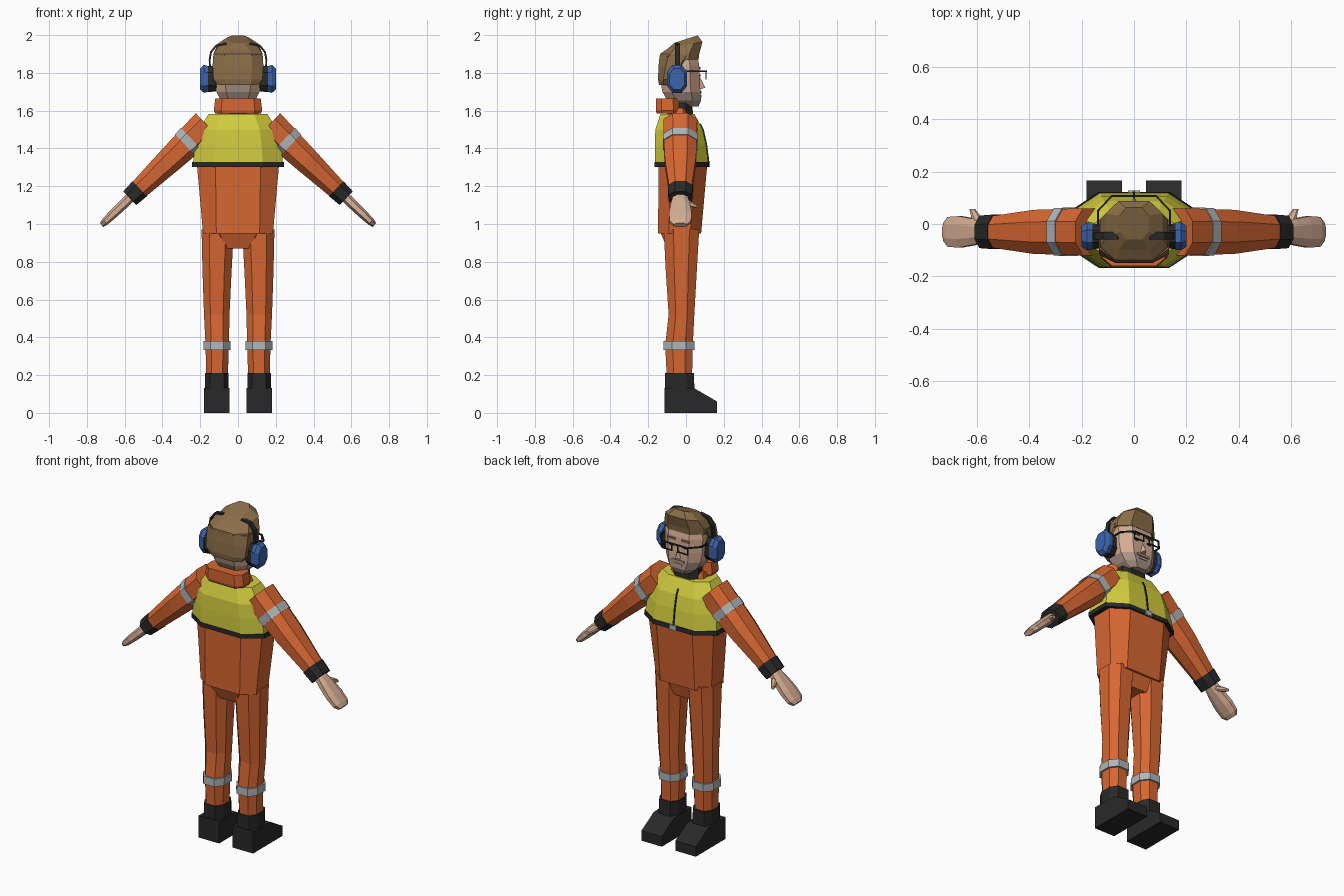
import bpy, bmesh
from mathutils import Vector as V

X, Y, Z = V((1, 0, 0)), V((0, 1, 0)), V((0, 0, 1))
COLORS = {
    "orange": (0.68, 0.135, 0.032), "yellow": (0.66, 0.62, 0.05),
    "reflective_grey": (0.44, 0.46, 0.47), "black": (0.022, 0.022, 0.022),
    "skin": (0.66, 0.41, 0.29), "hair_brown": (0.26, 0.155, 0.065),
    "blue": (0.045, 0.125, 0.40), "stubble": (0.40, 0.29, 0.235)}
MATS = {}
for n, c in COLORS.items():
    MATS[n] = bpy.data.materials.new(n)
    MATS[n].diffuse_color = (*c, 1)


def ring(c, u, v, ru, rv, fu=0.55, fv=0.5):
    """Chamfered rectangle around c, spanned by u and v."""
    sh = [(fu, -1), (1, -fv), (1, fv), (fu, 1), (-fu, 1), (-1, fv), (-1, -fv), (-fu, -1)]
    return [V(c) + u * (a * ru) + v * (b * rv) for a, b in sh]


def level(z, rx, y0, y1, cx=0, fu=0.55, fv=0.5, tilt=0):
    """Horizontal ring, optionally tilted up toward +y."""
    return ring((cx, (y0 + y1) / 2, z), X, Y + Z * tilt, rx, (y1 - y0) / 2, fu, fv)


def mesh(name, verts, faces, mats, rule=None):
    bm = bmesh.new()
    vs = [bm.verts.new(p) for p in verts]
    for f, m in faces:
        bm.faces.new([vs[i] for i in f]).material_index = m
    bmesh.ops.recalc_face_normals(bm, faces=bm.faces)
    if rule:
        for f in bm.faces:
            f.material_index = rule(f.calc_center_median(), f.normal)
    me = bpy.data.meshes.new(name)
    bm.to_mesh(me)
    bm.free()
    for m in mats:
        me.materials.append(MATS[m])
    ob = bpy.data.objects.new(name, me)
    bpy.context.collection.objects.link(ob)
    return ob


def loft(name, rings, mats, bands=None, rule=None):
    """Skin a list of rings; bands gives the material index of each span."""
    n, k = len(rings[0]), len(rings)
    bands = bands or [0] * (k - 1)
    faces = [([r * n + i, r * n + (i + 1) % n, (r + 1) * n + (i + 1) % n, (r + 1) * n + i], bands[r])
             for r in range(k - 1) for i in range(n)]
    faces += [(list(range(n)), bands[0]), ([(k - 1) * n + i for i in range(n)], bands[-1])]
    return mesh(name, [p for r in rings for p in r], faces, mats, rule)


def bar(name, pts, v, ru, rv, mat):
    """Thin strip swept along a path lying in the plane across v."""
    pts = [V(p) for p in pts]
    out = []
    for i, p in enumerate(pts):
        t = (pts[min(i + 1, len(pts) - 1)] - pts[max(i - 1, 0)]).normalized()
        out.append(ring(p, t.cross(v).normalized(), v, ru, rv, 0.9, 0.9))
    return loft(name, out, [mat])


def plate(name, x, z, w, h, y, mat, t=0.004):
    return loft(name, [level(z - h, w, y - t, y + t, x, 0.95, 0.95),
                       level(z + h, w, y - t, y + t, x, 0.95, 0.95)], [mat])


# Jacket, crotch and vest
loft("jacket", [level(0.95, 0.185, -0.148, 0.08, fu=0.62), level(1.31, 0.217, -0.145, 0.112)], ["orange"])
loft("crotch", [level(0.87, 0.07, -0.10, 0.045, fu=0.9), level(0.955, 0.112, -0.135, 0.068, fu=0.9)], ["orange"])
loft("vest", [level(1.325, 0.238, -0.165, 0.118), level(1.42, 0.227, -0.165, 0.106),
              level(1.50, 0.208, -0.162, 0.088), level(1.583, 0.155, -0.135, 0.045)], ["yellow"])
loft("vest_hem", [level(1.302, 0.243, -0.168, 0.123), level(1.328, 0.243, -0.168, 0.121)], ["black"])
bar("zip", [(0, 0.12, 1.325), (0, 0.108, 1.42), (0, 0.09, 1.50), (0, 0.075, 1.53)], X, 0.004, 0.004, "black")
plate("buckle", 0, 1.315, 0.022, 0.014, 0.124, "reflective_grey")

# Collar and neck
loft("collar", [level(1.585, 0.12, -0.155, -0.035, fu=0.7), level(1.60, 0.128, -0.16, -0.035, fu=0.7),
                level(1.665, 0.12, -0.16, -0.038, fu=0.7)], ["orange"])
loft("collar_front", [level(1.575, 0.11, -0.10, 0.02), level(1.615, 0.10, -0.10, 0.01)], ["orange"])
loft("neck", [level(1.57, 0.085, -0.10, 0.04), level(1.64, 0.08, -0.10, 0.03)], ["black"])

# Head, with stubble on the jaw and shaved nape
def head_rule(c, n):
    jaw = c.z < 1.70 and c.y > -0.03
    nape = n.y < -0.8 and c.z < 1.74
    return 1 if jaw or nape else 0

loft("head", [level(1.622, 0.055, -0.05, 0.066), level(1.655, 0.092, -0.10, 0.08),
              level(1.70, 0.115, -0.125, 0.076), level(1.76, 0.124, -0.136, 0.074),
              level(1.84, 0.126, -0.13, 0.07), level(1.91, 0.115, -0.12, 0.055)],
     ["skin", "stubble"], rule=head_rule)
mesh("nose", [(0, 0.07, 1.785), (-0.02, 0.073, 1.712), (0.02, 0.073, 1.712), (0, 0.103, 1.722)],
     [([0, 1, 3], 0), ([0, 3, 2], 0), ([1, 2, 3], 0), ([0, 2, 1], 0)], ["skin"])
plate("moustache", 0, 1.698, 0.042, 0.007, 0.078, "stubble")
plate("mouth", 0, 1.677, 0.028, 0.006, 0.079, "skin")

# Hair: cap over the back and sides, swept crest on top
loft("hair_back", [level(1.735, 0.105, -0.143, -0.06, fu=0.65), level(1.765, 0.13, -0.148, -0.035),
                   level(1.83, 0.134, -0.146, 0.0), level(1.89, 0.133, -0.14, 0.045)], ["hair_brown"])
loft("hair_top", [level(1.868, 0.132, -0.142, 0.066), level(1.90, 0.13, -0.138, 0.07),
                  level(1.945, 0.108, -0.10, 0.087, tilt=0.2),
                  level(1.979, 0.055, -0.06, 0.062, tilt=0.32)], ["hair_brown"])

# Glasses
bar("glasses_temples", [(-0.138, -0.03, 1.808), (-0.138, 0.05, 1.808), (-0.085, 0.106, 1.808),
                        (0.085, 0.106, 1.808), (0.138, 0.05, 1.808), (0.138, -0.03, 1.808)],
    Z, 0.004, 0.004, "black")
for s, side in ((-1, "left"), (1, "right")):
    x0, x1 = 0.02 * s, 0.085 * s
    bar(side + "_lens_frame", [(x0, 0.106, 1.808), (x0, 0.106, 1.768), (x1, 0.106, 1.768), (x1, 0.106, 1.808)],
        Y, 0.004, 0.003, "black")
    plate(side + "_eye", 0.045 * s, 1.786, 0.012, 0.006, 0.073, "black")
    plate(side + "_eyebrow", 0.047 * s, 1.824, 0.026, 0.006, 0.073, "hair_brown")

    # Ear defenders
    def disc(x, ry, rz):
        return ring((x * s, -0.047, 1.768), Y, Z, ry, rz, 0.45, 0.5)
    loft(side + "_ear_pad", [disc(0.115, 0.045, 0.066), disc(0.16, 0.049, 0.07)], ["black"])
    loft(side + "_ear_cup", [disc(0.158, 0.053, 0.068), disc(0.18, 0.053, 0.074), disc(0.2, 0.04, 0.056)], ["blue"])
    bar(side + "_headband", [(0.148 * s, -0.045, 1.80), (0.15 * s, -0.045, 1.87), (0.143 * s, -0.045, 1.91),
                             (0.115 * s, -0.045, 1.945), (0.06 * s, -0.045, 1.955)], Y, 0.005, 0.014, "black")

    # Sleeve with reflective band and cuff
    a, b = V((0.165 * s, -0.03, 1.525)), V((0.52 * s, -0.03, 1.187))
    d = b - a
    across = d.normalized().cross(Y)

    def arm(t, ru, rv):
        return ring(a + d * t, across, Y, ru, rv, 0.5, 0.45)
    loft(side + "_sleeve", [arm(0, 0.085, 0.09), arm(0.55, 0.069, 0.084), arm(1.02, 0.052, 0.06)], ["orange"])
    loft(side + "_sleeve_band", [arm(0.225, 0.083, 0.092), arm(0.32, 0.08, 0.09)], ["reflective_grey"])
    loft(side + "_cuff", [arm(1.0, 0.055, 0.066), arm(1.15, 0.05, 0.062)], ["black"])

    # Hand and thumb
    loft(side + "_hand", [arm(1.12, 0.026, 0.036), arm(1.25, 0.026, 0.05), arm(1.40, 0.024, 0.06),
                          arm(1.52, 0.02, 0.057), arm(1.57, 0.014, 0.036)], ["skin"])
    tb, te = V((0.59 * s, 0.0, 1.115)), V((0.617 * s, 0.058, 1.092))
    loft(side + "_thumb", [ring(tb, X, Z, 0.018, 0.016), ring(te * 0.5 + tb * 0.5, X, Z, 0.018, 0.015),
                           ring(te, X, Z, 0.011, 0.009)], ["skin"])

    # Trouser leg with reflective band
    def leg(z, xi, xo, y0, y1, f=0.5):
        return level(z, (xo - xi) / 2, y0, y1, s * (xo + xi) / 2, f, 0.45)
    loft(side + "_leg", [leg(0.19, 0.054, 0.168, -0.102, 0.032), leg(0.36, 0.048, 0.172, -0.11, 0.036),
                         leg(0.52, 0.045, 0.18, -0.092, 0.044), leg(0.75, 0.034, 0.188, -0.107, 0.057),
                         leg(0.97, 0.022, 0.193, -0.118, 0.07)], ["orange"])
    loft(side + "_leg_band", [leg(0.334, 0.04, 0.182, -0.12, 0.046), leg(0.38, 0.04, 0.182, -0.118, 0.046)],
         ["reflective_grey"])

    # Boot: shaft and wedge-toed foot
    loft(side + "_boot_shaft", [leg(0.11, 0.05, 0.174, -0.11, 0.045, 0.6), leg(0.212, 0.05, 0.174, -0.11, 0.042, 0.6)],
         ["black"])
    prof = [(-0.115, 0), (0.165, 0), (0.165, 0.06), (0.048, 0.128), (-0.115, 0.132)]
    loft(side + "_boot_foot", [[V((x * s, y, z)) for y, z in prof] for x in (0.045, 0.181)], ["black"])
